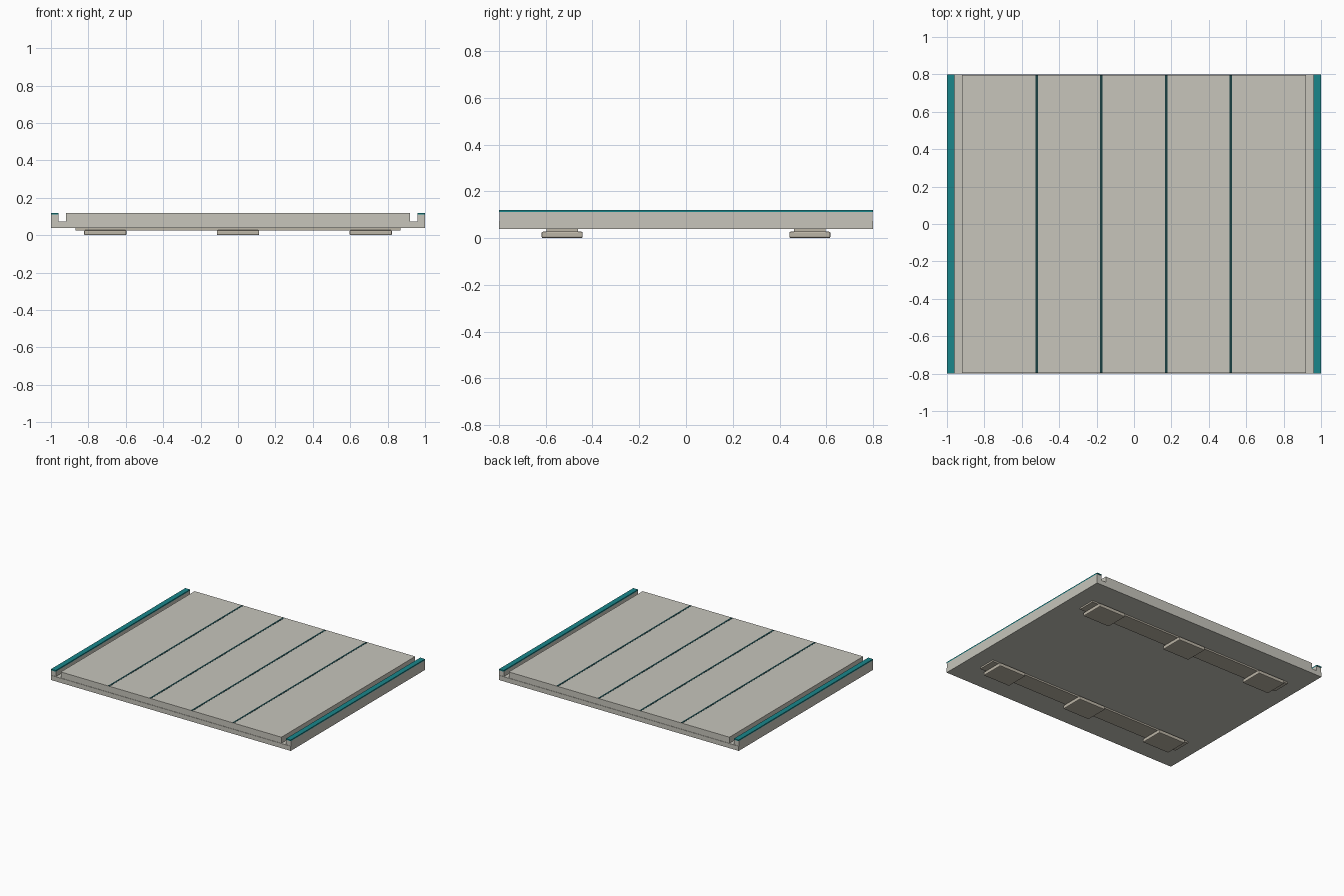
import bpy

if "Cube" in bpy.data.objects:
    bpy.data.objects.remove(bpy.data.objects["Cube"])


def material(name, rgb):
    m = bpy.data.materials.new(name)
    m.diffuse_color = (*rgb, 1)
    m.use_nodes = True
    m.node_tree.nodes["Principled BSDF"].inputs["Base Color"].default_value = m.diffuse_color
    return m


PALE = material("pale_panel", (0.57, 0.56, 0.50))
WARM = material("warm_grey", (0.50, 0.46, 0.38))
TEAL = material("teal", (0.01, 0.24, 0.26))
DARK = material("dark_seam", (0.01, 0.05, 0.055))


def box(name, x, y, z, mat, bevel=0):
    """Box from (min, max) ranges on each axis."""
    bpy.ops.mesh.primitive_cube_add(
        size=1, location=[(r[0] + r[1]) / 2 for r in (x, y, z)])
    ob = bpy.context.object
    ob.name = name
    ob.scale = [r[1] - r[0] for r in (x, y, z)]
    bpy.ops.object.transform_apply(location=False, rotation=False, scale=True)
    ob.data.materials.append(mat)
    if bevel:
        mod = ob.modifiers.new("edge_bevel", 'BEVEL')
        mod.width = bevel
        mod.segments = 2
    return ob


# Base plate and raised deck
box("base_plate", (-1, 1), (-0.8, 0.8), (0.038, 0.073), PALE)
box("deck_panel", (-0.92, 0.92), (-0.797, 0.797), (0.073, 0.119), PALE)

# Dark seams between the deck boards
for x in (-0.52, -0.175, 0.172, 0.517):
    box("deck_seam", (x - 0.007, x + 0.007), (-0.796, 0.796), (0.115, 0.12), DARK)

# Side curbs with teal caps
for s in (-1, 1):
    xs = sorted((s * 0.96, s * 1.0))
    box("side_curb", xs, (-0.797, 0.797), (0.073, 0.111), PALE)
    box("curb_cap", xs, (-0.8, 0.8), (0.111, 0.12), TEAL)

# Underside runners with three feet each
for y in (-0.53, 0.53):
    box("runner", (-0.87, 0.87), (y - 0.067, y + 0.067), (0.026, 0.038), WARM)
    for x in (-0.71, 0, 0.71):
        box("foot", (x - 0.113, x + 0.113), (y - 0.088, y + 0.088),
            (0, 0.027), WARM, bevel=0.006)
